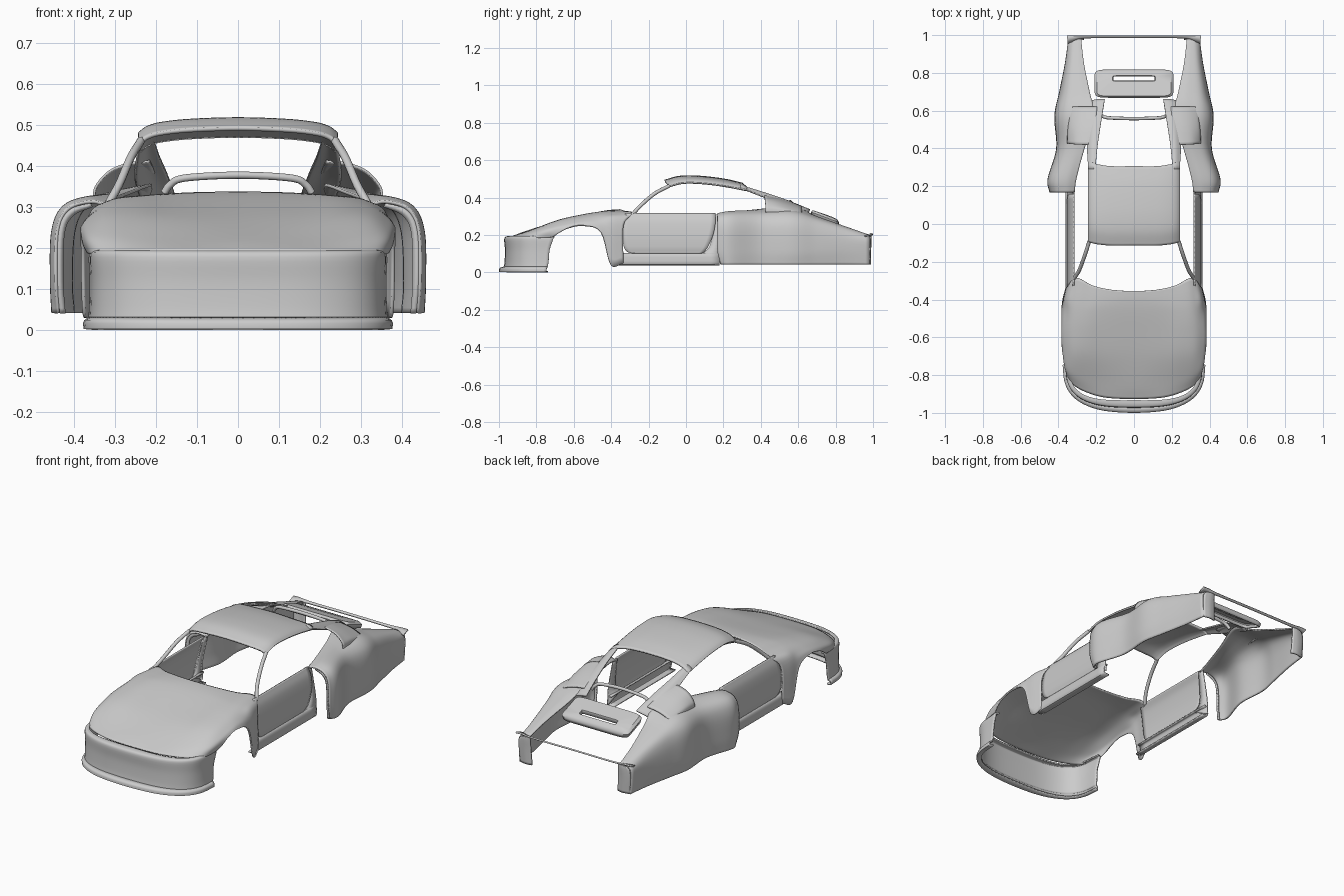
import bpy, bmesh, math
from mathutils import Vector


def spline(pts, n):
    """Smooth resample through the points, n steps per span."""
    p = [Vector(q) for q in pts]
    if n == 1:
        return p
    a = 2 * p[0] - p[1]
    if abs(p[0].x) < 1e-6 and p[1].x > 0.01:
        a = Vector((-p[1].x, p[1].y, p[1].z))
    e = [a] + p + [2 * p[-1] - p[-2]]
    out = []
    for i in range(1, len(e) - 2):
        for k in range(n):
            t = k / n
            m1, m2 = (e[i + 1] - e[i - 1]) / 2, (e[i + 2] - e[i]) / 2
            out.append(e[i] * (2*t**3 - 3*t*t + 1) + m1 * (t**3 - 2*t*t + t)
                       + e[i + 1] * (3*t*t - 2*t**3) + m2 * (t**3 - t*t))
    return out + [p[-1]]


def shell(name, rows, nu=6, nv=6, thick=0.008, mirror=True, closed=False):
    """Smooth sheet lofted through rows of points, thickened and mirrored."""
    g = [spline(r, nu) for r in rows]
    g = list(zip(*[spline(c, nv) for c in zip(*g)]))
    bm = bmesh.new()
    v = [[bm.verts.new(p) for p in r] for r in g]
    w = len(v[0])
    for i in range(len(v) - 1):
        for j in range(w if closed else w - 1):
            k = (j + 1) % w
            bm.faces.new((v[i][j], v[i][k], v[i + 1][k], v[i + 1][j]))
    bmesh.ops.recalc_face_normals(bm, faces=bm.faces)
    me = bpy.data.meshes.new(name)
    bm.to_mesh(me)
    bm.free()
    ob = bpy.data.objects.new(name, me)
    bpy.context.collection.objects.link(ob)
    if mirror:
        m = ob.modifiers.new("mirror", 'MIRROR')
        m.merge_threshold = 0.0005
    s = ob.modifiers.new("thickness", 'SOLIDIFY')
    s.thickness, s.offset = thick, 0
    bpy.ops.object.select_all(action='DESELECT')
    ob.select_set(True)
    bpy.context.view_layer.objects.active = ob
    bpy.ops.object.shade_smooth_by_angle(angle=math.radians(40))
    return ob


def tube(name, pts, r):
    cu = bpy.data.curves.new(name, 'CURVE')
    cu.dimensions, cu.bevel_depth, cu.bevel_resolution = '3D', r, 3
    cu.use_fill_caps = True
    sp = cu.splines.new('POLY')
    q = spline(pts, 6)
    sp.points.add(len(q) - 1)
    for a, b in zip(sp.points, q):
        a.co = (*b, 1)
    sp.use_smooth = True
    bpy.context.collection.objects.link(bpy.data.objects.new(name, cu))


# hood and front fenders, wrapping down behind the wheel arch
shell("hood_and_front_fenders", [
    [(0, -.925, .192), (.15, -.918, .192), (.25, -.89, .19), (.32, -.85, .187), (.352, -.80, .185), (.365, -.71, .19)],
    [(0, -.85, .22), (.15, -.84, .22), (.25, -.82, .223), (.32, -.79, .226), (.362, -.755, .22), (.375, -.68, .21)],
    [(0, -.7, .266), (.15, -.7, .269), (.25, -.69, .275), (.32, -.68, .27), (.365, -.66, .25), (.38, -.63, .237)],
    [(0, -.56, .30), (.15, -.56, .302), (.25, -.56, .305), (.32, -.56, .295), (.365, -.555, .27), (.38, -.55, .25)],
    [(0, -.46, .322), (.15, -.46, .322), (.25, -.46, .32), (.32, -.46, .307), (.365, -.46, .27), (.38, -.455, .215)],
    [(0, -.40, .331), (.12, -.40, .33), (.23, -.39, .325), (.315, -.385, .312), (.365, -.40, .26), (.375, -.402, .04)],
    [(0, -.355, .334), (.12, -.348, .332), (.22, -.325, .325), (.305, -.285, .313), (.352, -.335, .25), (.358, -.335, .05)]])

# front bumper: one plan curve offset and lowered
plan = [(0, -.968), (.15, -.961), (.25, -.936), (.315, -.893), (.35, -.83), (.36, -.73)]


def ring(off, z, end=0):
    r = []
    for i, (x, y) in enumerate(plan):
        f = x / .36
        r.append((x + off * f * .5, y - off * (1 - f * f * .8) + (end if i == 5 else 0), z))
    return r


shell("front_bumper", [ring(-.035, .191, .02), ring(-.012, .190, .02), ring(0, .178, .02),
                       ring(-.004, .12, 0), ring(-.002, .06, -.005), ring(.002, .026, -.01)], nv=4)
shell("front_lip", [ring(0, .03, -.01), ring(.024, .022, -.01), ring(.028, .016, -.01),
                    ring(.028, .006, -.01), ring(-.01, .005, -.01)], nv=1)

# roof
shell("roof", [[(0, y0, z), (.12, y0, z - .004), (.19, (y0 + y1) / 2, z - .012), (.222, y1, z - .022), (.24, y1, z - .036)]
               for y0, y1, z in [(-.113, -.10, .491), (-.04, -.03, .511), (.04, .04, .514),
                                 (.13, .13, .507), (.22, .22, .494), (.305, .325, .474)]], thick=.01)

# windshield pillars
for s, side in ((1, "right"), (-1, "left")):
    tube("windshield_pillar_" + side, [(s * .236, -.09, .463), (s * .262, -.17, .42), (s * .29, -.245, .355), (s * .318, -.29, .305)], .010)

# rear roof pillars blending into the haunches
shell("rear_pillar", [
    [(.205, .29, .464), (.222, .29, .463), (.24, .29, .452)],
    [(.192, .42, .424), (.22, .42, .422), (.248, .42, .402)],
    [(.174, .54, .383), (.21, .54, .381), (.25, .53, .362)],
    [(.155, .66, .335), (.19, .66, .328), (.235, .65, .312)]])

# doors
shell("door", [[(x, a + (b - a) * t, z) for t in (0, .33, .67, 1)] for x, z, a, b in
               [(.318, .315, -.325, .158), (.338, .27, -.337, .158), (.35, .20, -.34, .145),
                (.352, .14, -.333, .12), (.349, .113, -.318, .10), (.347, .103, -.29, .085)]])
# sills and rear door posts
shell("sill", [[(x, y, z) for y in (-.37, -.1, .18)] for x, z in
               [(.335, .10), (.352, .096), (.357, .07), (.355, .045), (.325, .042)]], nv=3)
shell("door_post", [[(.344, .085, .10), (.352, .19, .05)], [(.348, .13, .15), (.35, .185, .15)],
                    [(.318, .155, .31), (.318, .19, .31)]], nu=1, thick=.006)

# wide rear fenders with open front ends
shell("rear_fender", [[(x, y + (.02 if y < .2 and i == 5 else 0), z) for i, (x, z) in enumerate(sec)] for y, sec in [
    (.168, [(.315, .303), (.36, .313), (.415, .295), (.440, .24), (.443, .12), (.436, .042)]),
    (.24, [(.305, .318), (.36, .324), (.422, .302), (.450, .24), (.453, .12), (.45, .042)]),
    (.40, [(.262, .336), (.32, .327), (.375, .30), (.402, .24), (.408, .12), (.403, .042)]),
    (.57, [(.21, .352), (.30, .334), (.372, .31), (.41, .25), (.418, .12), (.41, .042)]),
    (.70, [(.235, .295), (.29, .294), (.355, .276), (.384, .22), (.392, .12), (.385, .042)]),
    (.85, [(.265, .242), (.30, .242), (.338, .23), (.358, .19), (.362, .12), (.355, .042)]),
    (.98, [(.28, .196), (.30, .197), (.325, .191), (.343, .17), (.343, .11), (.338, .042)])]])
# folded front edge of the fender
shell("fender_front_edge", [
    [(.36, .172, .31), (.413, .17, .292), (.438, .17, .24), (.441, .172, .12), (.435, .188, .042)],
    [(.355, .176, .302), (.402, .176, .28), (.424, .176, .235), (.427, .178, .12), (.421, .19, .042)]], nv=1)
# rear end caps
shell("rear_end_cap", [
    [(.338, .976, .042), (.343, .98, .12), (.341, .982, .172), (.325, .984, .192)],
    [(.30, .984, .042), (.305, .986, .12), (.30, .988, .175), (.295, .987, .196)],
    [(.265, .978, .042), (.27, .981, .12), (.272, .983, .172), (.272, .984, .196)]], nv=3)

# hollow intake pods on the haunches
shell("intake_pod", [
    [(.352, .425, .322), (.345, .425, .352), (.312, .422, .388), (.265, .42, .406), (.215, .42, .412)],
    [(.348, .51, .322), (.34, .51, .343), (.305, .51, .367), (.262, .51, .382), (.205, .51, .392)],
    [(.335, .62, .312), (.325, .62, .318), (.29, .62, .334), (.25, .62, .345), (.195, .62, .352)]], thick=.006)

# bar across the lower rear window
tube("rear_window_bar", [(-.18, .575, .335), (-.165, .57, .355), (-.13, .562, .371), (0, .558, .378),
                         (.13, .562, .371), (.165, .57, .355), (.18, .575, .335)], .009)


# engine lid with vent slot
def rrect(a, b, yc, dz, n=48, p=.22):
    out = []
    for i in range(n):
        c, s = math.cos(math.tau * i / n), math.sin(math.tau * i / n)
        y = yc + b * math.copysign(abs(s) ** p, s)
        out.append((a * math.copysign(abs(c) ** p, c), y, .332 - (y - .67) * .38 + dz))
    return out


shell("engine_lid", [rrect(.20, .068, .743, -.028), rrect(.205, .071, .743, -.01), rrect(.195, .065, .743, 0),
                     rrect(.115, .017, .77, .004), rrect(.112, .015, .77, -.012)],
      nu=1, nv=1, mirror=False, closed=True)

# thin tail bar with flared ends
shell("tail_bar", [
    [(0, .986, .198), (.2, .986, .197), (.28, .982, .197), (.32, .968, .197), (.352, .955, .193)],
    [(0, .997, .205), (.2, .997, .204), (.28, .997, .206), (.32, .997, .209), (.354, .997, .208)]], nv=2)
